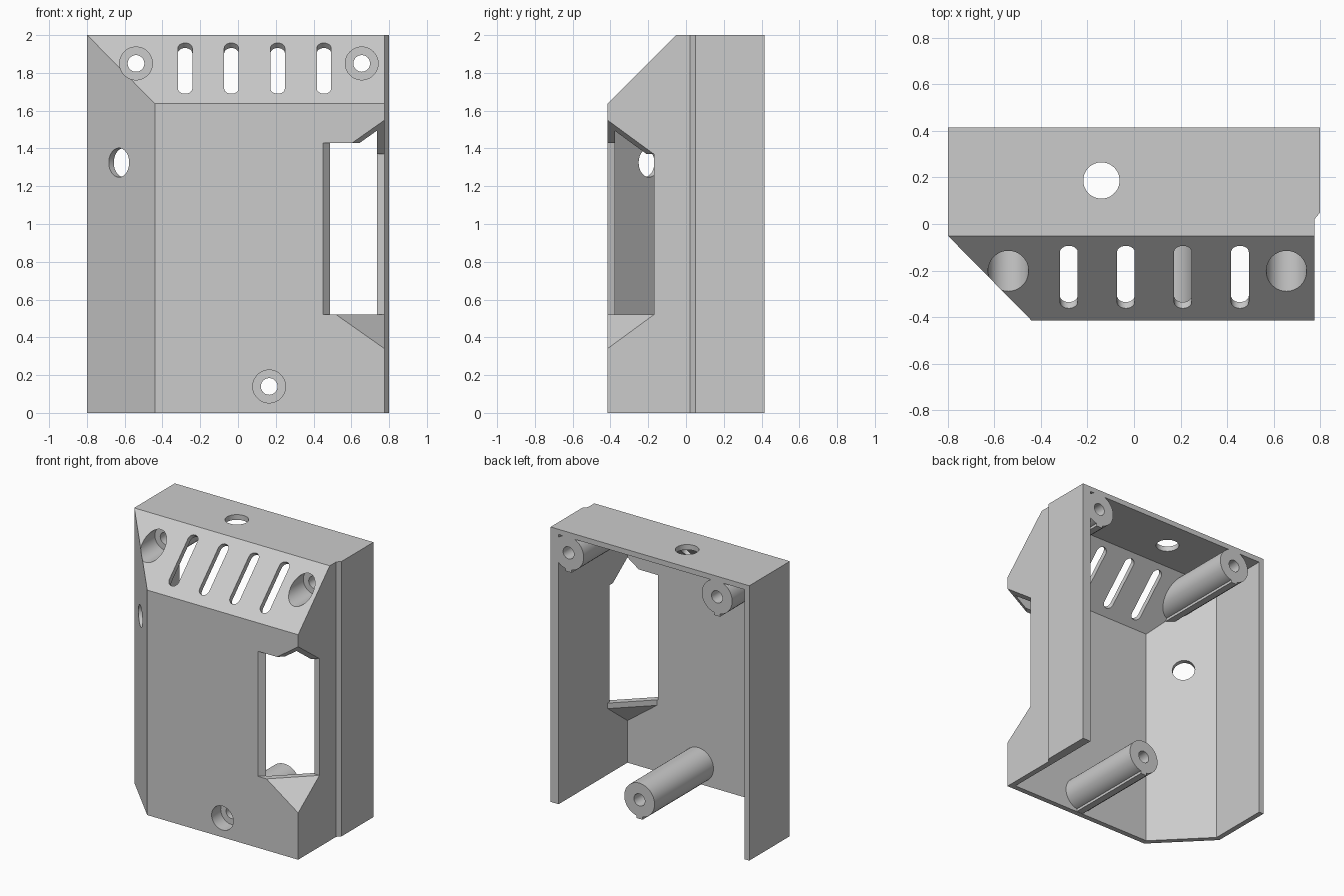
import bpy, bmesh, math
from mathutils import Matrix, Vector

if "Cube" in bpy.data.objects:
    bpy.data.objects.remove(bpy.data.objects["Cube"], do_unlink=True)

grey = bpy.data.materials.new("light grey plastic")
grey.use_nodes = True
grey.diffuse_color = (0.6, 0.6, 0.6, 1)
grey.node_tree.nodes["Principled BSDF"].inputs["Base Color"].default_value = (0.6, 0.6, 0.6, 1)

WALL = 0.038
SLOPE = Vector((0, -1, 1)).normalized()


def finish(name, bm):
    bmesh.ops.recalc_face_normals(bm, faces=bm.faces)
    me = bpy.data.meshes.new(name)
    bm.to_mesh(me)
    bm.free()
    me.materials.append(grey)
    ob = bpy.data.objects.new(name, me)
    bpy.context.collection.objects.link(ob)
    return ob


def prism(name, outline, z0, z1, cut=None):
    """Extrude a plan outline; optionally slice off the side beyond a sloped plane."""
    bm = bmesh.new()
    face = bm.faces.new([bm.verts.new((x, y, z0)) for x, y in outline])
    top = bmesh.ops.extrude_face_region(bm, geom=[face])["geom"]
    bmesh.ops.translate(bm, vec=(0, 0, z1 - z0),
                        verts=[v for v in top if isinstance(v, bmesh.types.BMVert)])
    if cut is not None:
        bmesh.ops.bisect_plane(bm, geom=bm.verts[:] + bm.edges[:] + bm.faces[:],
                               plane_co=cut, plane_no=SLOPE, clear_outer=True)
        bmesh.ops.holes_fill(bm, edges=[e for e in bm.edges if e.is_boundary])
    return finish(name, bm)


def box(name, x0, x1, y0, y1, z0, z1):
    return prism(name, [(x0, y0), (x1, y0), (x1, y1), (x0, y1)], z0, z1)


def hull(name, points):
    bm = bmesh.new()
    for p in points:
        bm.verts.new(p)
    bmesh.ops.convex_hull(bm, input=bm.verts[:])
    return finish(name, bm)


def rod(name, centre, axis, radius, length, sides=48):
    bm = bmesh.new()
    turn = Vector(axis).to_track_quat("Z", "Y").to_matrix().to_4x4()
    bmesh.ops.create_cone(bm, cap_ends=True, segments=sides, radius1=radius, radius2=radius,
                          depth=length, matrix=Matrix.Translation(centre) @ turn)
    return finish(name, bm)


def y_rod(name, x, z, radius, y0, y1):
    return rod(name, (x, (y0 + y1) / 2, z), (0, 1, 0), radius, y1 - y0)


def boolean(target, tool, operation="DIFFERENCE"):
    mod = target.modifiers.new("cut", "BOOLEAN")
    mod.operation, mod.solver, mod.object = operation, "EXACT", tool
    bpy.context.view_layer.objects.active = target
    bpy.ops.object.modifier_apply(modifier=mod.name)
    bpy.data.objects.remove(tool, do_unlink=True)


# Outer body and the hollow inside it
housing = prism("housing", [(-.8, .415), (-.8, -.05), (-.44, -.415), (.775, -.415),
                            (.775, .02), (.8, .05), (.8, .415)], 0, 2, Vector((0, -.052, 2)))
cavity = prism("cavity", [(-.762, .6), (-.762, -.035), (-.425, -.377), (.735, -.377),
                          (.735, .6)], -.2, 2 - WALL, Vector((0, -.052, 2)) - SLOPE * WALL)

# Screw posts (x, z, back end, counterbore floor), each with a small rib below
posts = [(-.54, 1.85, .6, -.06), (.655, 1.85, .6, -.06), (.165, .14, .30, -.31)]
for x, z, back, floor in posts:
    boolean(cavity, y_rod("post", x, z, .122, -.6, back))
    boolean(cavity, box("post_rib", x - .025, x + .025, -.6, back, z - .138, z - .05))

# Sloped sill below the corner window
boolean(cavity, hull("sill", [(.52, -.415, .52), (.775, -.17, .52), (.775, -.415, .34),
                              (.49, -.385, .52), (.745, -.14, .52), (.775, -.14, .52),
                              (.49, -.385, .48), (.745, -.14, .48), (.775, -.14, .48),
                              (.49, -.415, .48), (.74, -.38, .30), (.775, -.415, .30)]))
boolean(housing, cavity)

# Corner window: tapered wedge, front opening with slanted jamb, side notch
lower = [(.469, -.464, .52), (.826, -.121, .52), (.815, -.455, .283)]
boolean(housing, hull("corner_wedge", lower + [(x, y, 1.89 - z) for x, y, z in lower]))
boolean(housing, prism("front_opening", [(.35, -.515), (.535, -.33), (.74, -.33),
                                         (.74, -.515)], .52, 1.43))
boolean(housing, box("side_notch", .70, .9, -.5, -.17, .52, 1.37))

# Screw holes and counterbores
for x, z, back, floor in posts:
    boolean(housing, y_rod("screw_hole", x, z, .044, -.7, .7))
    boolean(housing, y_rod("counterbore", x, z, .087, -.7, floor))

# Vent slots, square to the sloped panel
for i in range(4):
    x, half, radius = -.28 + i * .245, .152, .038
    ends = []
    for side in (1, -1):
        for k in range(13):
            a = math.pi * k / 12 + (0 if side > 0 else math.pi)
            ends.append((radius * math.cos(a), side * half + radius * math.sin(a)))
    slot = prism("vent_slot", ends, -.1, .1)
    slot.data.transform(Matrix.Translation((x, -.229, 1.825)) @ Matrix.Rotation(math.pi / 4, 4, "X"))
    boolean(housing, slot)

# Cable holes in the bevelled side and the top
boolean(housing, rod("side_hole", (-.63, -.222, 1.325), (1, 1, 0), .077, .3))
boolean(housing, rod("top_hole", (-.14, .187, 2), (0, 0, 1), .078, .3))

# Smooth the round parts, keep the edges crisp
bpy.ops.object.select_all(action="DESELECT")
housing.select_set(True)
bpy.context.view_layer.objects.active = housing
bpy.ops.object.shade_smooth_by_angle(angle=math.radians(25))
